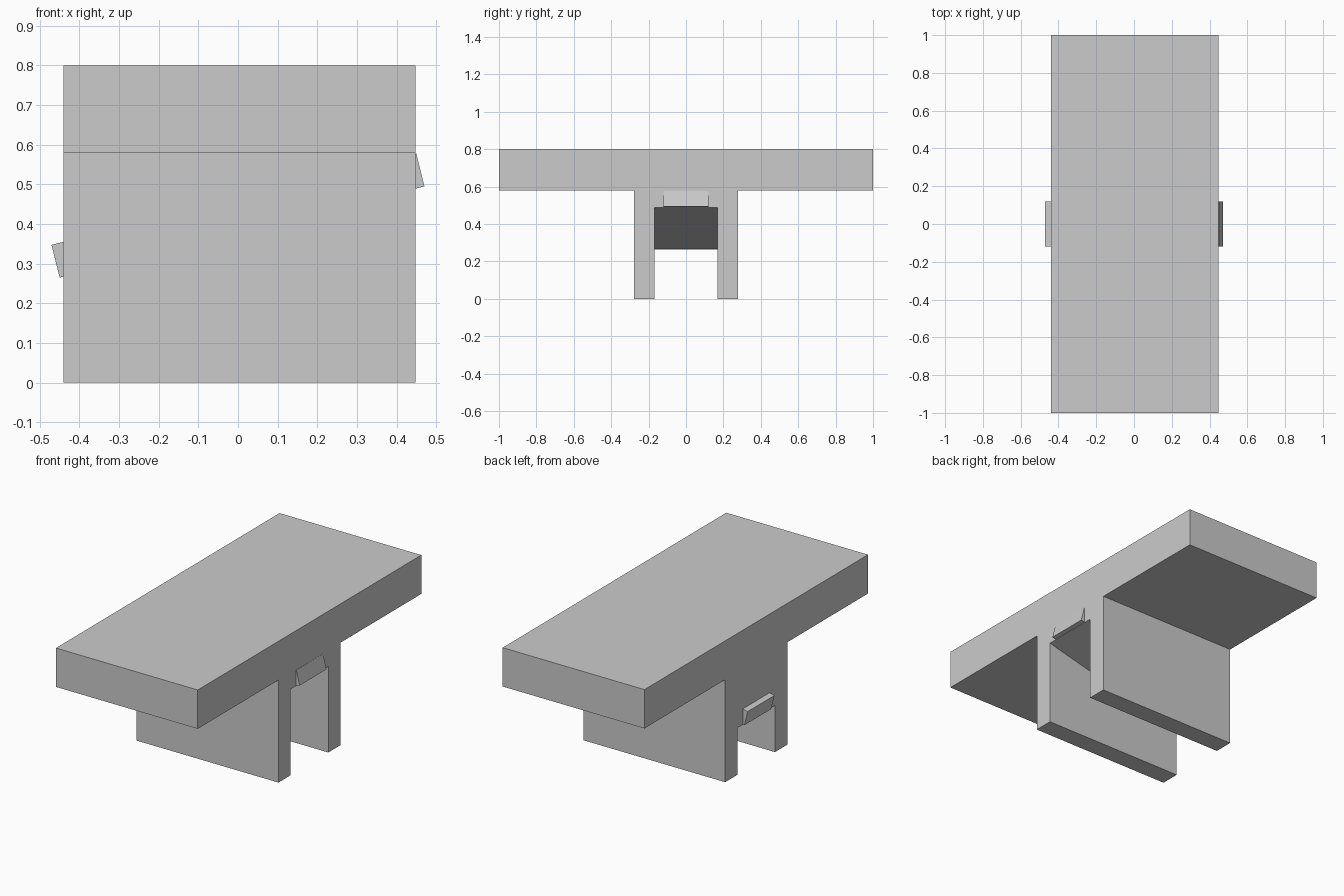
import bpy
import bmesh
import math

cube = bpy.data.objects.get("Cube")
if cube:
    bpy.data.objects.remove(cube, do_unlink=True)

# Single plain grey
grey = bpy.data.materials.new("plain_grey")
grey.use_nodes = True
colour = (0.6, 0.6, 0.6, 1.0)
grey.diffuse_color = colour
grey.node_tree.nodes["Principled BSDF"].inputs["Base Color"].default_value = colour


def add_object(name, bm):
    bmesh.ops.recalc_face_normals(bm, faces=bm.faces)
    mesh = bpy.data.meshes.new(name)
    bm.to_mesh(mesh)
    bm.free()
    mesh.materials.append(grey)
    obj = bpy.data.objects.new(name, mesh)
    bpy.context.collection.objects.link(obj)
    return obj


# T-shaped body: half profile (y, z) mirrored, with the channel roof sloping along x
X_MIN, X_MAX = -0.44, 0.448
TOP, SLAB_BOTTOM = 0.80, 0.58
LEG_OUT, LEG_IN = 0.278, 0.168


def section(bm, x, roof):
    half = [(LEG_IN, roof), (LEG_IN, 0), (LEG_OUT, 0),
            (LEG_OUT, SLAB_BOTTOM), (1, SLAB_BOTTOM), (1, TOP)]
    loop = half + [(-y, z) for y, z in reversed(half)]
    return [bm.verts.new((x, y, z)) for y, z in loop]


bm = bmesh.new()
left = section(bm, X_MIN, 0.265)
right = section(bm, X_MAX, 0.487)
bm.faces.new(left)
bm.faces.new(right)
for i in range(len(left)):
    j = (i + 1) % len(left)
    bm.faces.new((left[i], left[j], right[j], right[i]))
add_object("t_shaped_body", bm)

# Tilted bar through the body, its ends poking out on both sides
bm = bmesh.new()
bmesh.ops.create_cube(bm, size=1)
bmesh.ops.scale(bm, vec=(0.948, 0.24, 0.085), verts=bm.verts)
bar = add_object("tilted_bar", bm)
bar.location = (0, 0, 0.421)
bar.rotation_euler = (0, -math.atan(0.25), 0)
